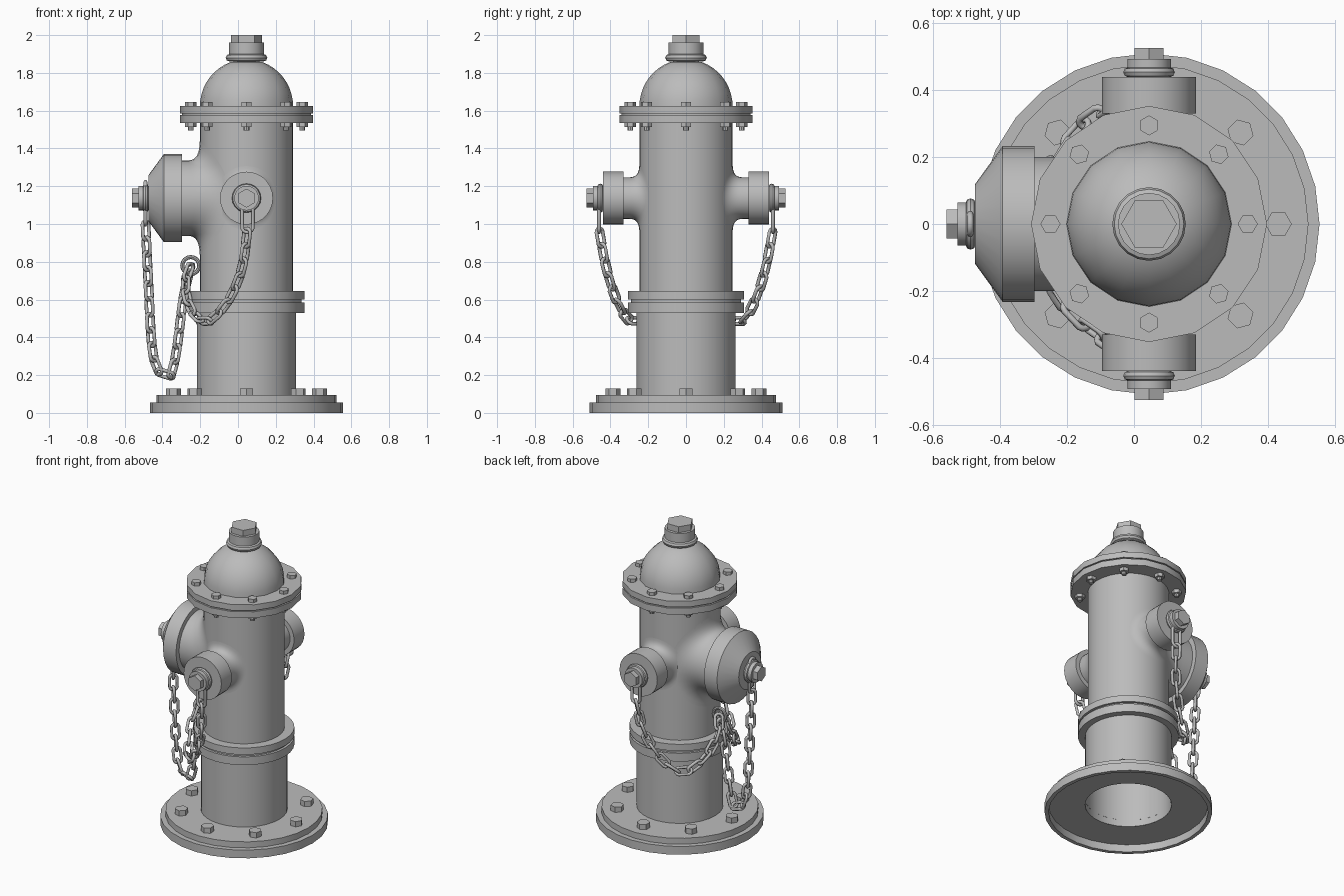
import bpy, bmesh
from math import sin, cos, pi, radians, copysign
from mathutils import Matrix, Vector

cube = bpy.data.objects.get("Cube")
if cube:
    bpy.data.objects.remove(cube, do_unlink=True)

iron = bpy.data.materials.new("grey_iron")
iron.use_nodes = True
iron.diffuse_color = (0.5, 0.5, 0.5, 1)
iron.node_tree.nodes["Principled BSDF"].inputs["Base Color"].default_value = (0.5, 0.5, 0.5, 1)

AXIS = Matrix.Translation((0.045, 0, 0))
BARREL_R = 0.247
NOZZLE_Z = 1.137


def place(name, mesh, matrix):
    obj = bpy.data.objects.new(name, mesh)
    obj.matrix_world = matrix
    bpy.context.collection.objects.link(obj)
    return obj


def finish(bm, name, matrices):
    """Turn a bmesh into one object per matrix, smooth with sharp edges."""
    bmesh.ops.remove_doubles(bm, verts=bm.verts, dist=1e-5)
    bmesh.ops.recalc_face_normals(bm, faces=bm.faces)
    mesh = bpy.data.meshes.new(name)
    bm.to_mesh(mesh)
    bm.free()
    mesh.materials.append(iron)
    mesh.shade_smooth()
    mesh.set_sharp_from_angle(angle=radians(32))
    for m in matrices:
        place(name, mesh, m)


def lathe(name, profile, sides, matrices=(AXIS,), closed=False):
    """Revolve (radius, height) points about local z."""
    bm = bmesh.new()
    vs = [bm.verts.new((r, 0, z)) for r, z in profile]
    pairs = list(zip(vs, vs[1:])) + ([(vs[-1], vs[0])] if closed else [])
    es = [bm.edges.new(p) for p in pairs]
    bmesh.ops.spin(bm, geom=vs + es, cent=(0, 0, 0), axis=(0, 0, 1),
                   angle=2 * pi, steps=sides, use_duplicate=False)
    finish(bm, name, matrices)


def ring(name, radius, height, thick, sides, matrices=(AXIS,)):
    pts = [(radius + thick * cos(k * pi / 4), height + thick * sin(k * pi / 4)) for k in range(8)]
    lathe(name, pts, sides, matrices, closed=True)


def plug(r, z0, z1):
    return [(0, z0), (r, z0), (r, z1), (0, z1)]


def circle(count, radius, z):
    """Matrices for a bolt circle around the main axis."""
    return [AXIS @ Matrix.Rotation(2 * pi * k / count, 4, 'Z') @ Matrix.Translation((radius, 0, z))
            for k in range(count)]


# Base plate, hollow underneath
lathe("base_plate", [(0.263, 0.05), (0.485, 0.05), (0.485, 0), (0.51, 0), (0.51, 0.055),
                     (0.477, 0.055), (0.477, 0.095), (0.263, 0.095)], 28)
lathe("base_bolt", plug(0.04, 0, 0.035), 6, circle(8, 0.387, 0.095))

# Open pipe with the middle collar and the barrel
lathe("barrel", [(0.263, 0.05), (0.263, 0.53), (0.306, 0.53), (0.306, 0.585), (0.29, 0.585),
                 (0.29, 0.6), (0.306, 0.6), (0.306, 0.645), (BARREL_R, 0.645), (BARREL_R, 1.54)], 32)

# Bonnet flange with bolts and nuts
lathe("bonnet_flange", [(0, 1.535), (0.353, 1.535), (0.353, 1.578), (0.342, 1.578), (0.342, 1.586),
                        (0.353, 1.586), (0.353, 1.625), (0, 1.625)], 16)
lathe("flange_bolt", plug(0.03, 0, 0.022), 6, circle(8, 0.295, 1.625))
lathe("flange_nut", plug(0.03, 0, 0.022), 6, circle(8, 0.295, 1.513))
lathe("flange_bolt_tip", plug(0.015, 0, 0.02), 8, circle(8, 0.295, 1.495))

# Domed bonnet and operating nut
dome = [(BARREL_R * cos(t), 1.622 + 0.25 * sin(t)) for t in [radians(7.8 * k) for k in range(10)]]
lathe("bonnet_dome", dome + [(0, 1.867)], 16)
ring("bonnet_ring", 0.09, 1.88, 0.02, 20)
lathe("bonnet_neck", plug(0.093, 1.86, 1.96), 20)
lathe("operating_nut", plug(0.083, 1.96, 2.0), 6)


# Outlets: blended neck, cap and nut
def saddle(name, r0, r1, reach, matrices, sides=32, steps=8):
    """Neck that flares onto the barrel; local x points outwards."""
    bm = bmesh.new()
    R = BARREL_R + 0.001

    def on_barrel(r, a):
        phi = r * cos(a) / R
        return Vector((R * cos(phi), R * sin(phi), r * sin(a)))

    rows = []
    for k in range(sides):
        a = 2 * pi * k / sides
        y, z = r0 * cos(a), r0 * sin(a)
        end = Vector((reach, y, z))
        mid = Vector((max(0.0, R * R - y * y) ** 0.5, y, z))
        start = mid.lerp(end, 0.6)
        foot = on_barrel(r1, a)
        row = [end]
        for s in range(steps + 1):
            t = s / steps
            row.append(start * (1 - t) ** 2 + mid * 2 * t * (1 - t) + foot * t * t)
        rows.append([bm.verts.new(p) for p in row])
    for k in range(sides):
        p, q = rows[k - 1], rows[k]
        for j in range(len(p) - 1):
            bm.faces.new((p[j], q[j], q[j + 1], p[j + 1]))
    finish(bm, name, matrices)


def outlet(prefix, angles, neck_r, flare_r, cap, stem):
    """Cap profile along the outlet axis, stem is where the cap ends."""
    turn = [AXIS @ Matrix.Translation((0, 0, NOZZLE_Z)) @ Matrix.Rotation(a, 4, 'Z') for a in angles]
    out = [m @ Matrix.Rotation(pi / 2, 4, 'Y') for m in turn]
    saddle(prefix + "_neck", neck_r, flare_r, cap[0][1] + 0.005, turn)
    lathe(prefix + "_cap", [(0, cap[0][1])] + cap + [(0, stem)], 28, out)
    ring(prefix + "_cap_ring", 0.062, stem + 0.014, 0.015, 20, out)
    lathe(prefix + "_cap_stem", plug(0.065, stem, stem + 0.053), 20, out)
    lathe(prefix + "_cap_nut", plug(0.05, stem + 0.053, stem + 0.086), 6, out)


outlet("side_outlet", (pi / 2, -pi / 2), 0.11, 0.17, [(0.14, 0.33), (0.14, 0.44)], 0.44)
outlet("large_outlet", (pi,), 0.2, 0.3, [(0.233, 0.342), (0.233, 0.438), (0.12, 0.52)], 0.52)


# Chains
def link_points(centre, along, side, half_w, half_l):
    pts = []
    for k in range(12):
        a = (k + 0.5) * pi / 6
        d = half_w * cos(a) + copysign(half_l - half_w, cos(a))
        pts.append(centre + along * d + side * half_w * sin(a))
    return pts


def smooth_path(pts, steps=20):
    pts = [Vector(p) for p in pts]
    pts = [pts[0] * 2 - pts[1]] + pts + [pts[-1] * 2 - pts[-2]]
    path = []
    for a, b, c, d in zip(pts, pts[1:], pts[2:], pts[3:]):
        for k in range(steps):
            t = k / steps
            path.append(0.5 * (b * 2 + (c - a) * t + (a * 2 - b * 5 + c * 4 - d) * t * t
                               + (b * 3 - a - c * 3 + d) * t ** 3))
    return path + [pts[-2]]


def chain(name, points, face, pitch=0.08):
    """Alternating links along a path; face is the normal of the hanger link."""
    top, face = Vector(points[0]), Vector(face)
    down = Vector((0, 0, -1))
    loops = [link_points(top + Vector((0, 0, 0.1)), down, down.cross(face), 0.03, 0.115)]
    path, knots, gone = smooth_path(points), [top], 0.0
    for a, b in zip(path, path[1:]):
        gone += (b - a).length
        if gone >= pitch:
            knots.append(b)
            gone -= pitch
    for i, (a, b) in enumerate(zip(knots, knots[1:])):
        along = (b - a).normalized()
        side = along.cross(face.cross(along)).normalized() if abs(along.dot(face)) > 0.95 else \
            along.cross(face).normalized()
        if side.length < 0.5:
            side = along.orthogonal().normalized()
        twist = Matrix.Rotation(pi / 4 + (i % 2) * pi / 2, 3, along)
        loops.append(link_points((a + b) / 2, along, twist @ side, 0.024, 0.05))
    curve = bpy.data.curves.new(name, 'CURVE')
    curve.dimensions = '3D'
    curve.bevel_depth = 0.01
    curve.bevel_resolution = 1
    for pts in loops:
        s = curve.splines.new('POLY')
        s.points.add(len(pts) - 1)
        for p, co in zip(s.points, pts):
            p.co = (*co, 1)
        s.use_cyclic_u = True
    temp = place(name + "_path", curve, Matrix())
    bpy.context.view_layer.update()
    mesh = bpy.data.meshes.new_from_object(temp.evaluated_get(bpy.context.evaluated_depsgraph_get()))
    bpy.data.objects.remove(temp, do_unlink=True)
    mesh.materials.clear()
    mesh.materials.append(iron)
    mesh.shade_smooth()
    place(name, mesh, Matrix())


for name, s in (("front_chain", -1), ("back_chain", 1)):
    chain(name, [(0.05, 0.46 * s, 0.97), (0.02, 0.42 * s, 0.76), (-0.06, 0.36 * s, 0.58),
                 (-0.17, 0.28 * s, 0.48), (-0.25, 0.16 * s, 0.55), (-0.28, 0.06 * s, 0.68),
                 (-0.25, 0.01 * s, 0.78)], (0, 1, 0))
chain("large_outlet_chain", [(-0.49, 0, 1.01), (-0.475, 0, 0.7), (-0.455, 0, 0.35), (-0.42, 0, 0.22),
                             (-0.36, 0, 0.19), (-0.325, 0, 0.33), (-0.29, 0, 0.6), (-0.25, 0, 0.78)],
      (1, 0, 0))

# Ring that gathers the chains at the barrel
ring("chain_ring", 0.045, 0, 0.011, 16,
     [Matrix.Translation((-0.25, 0, 0.78)) @ Matrix.Rotation(pi / 2, 4, 'X')])
